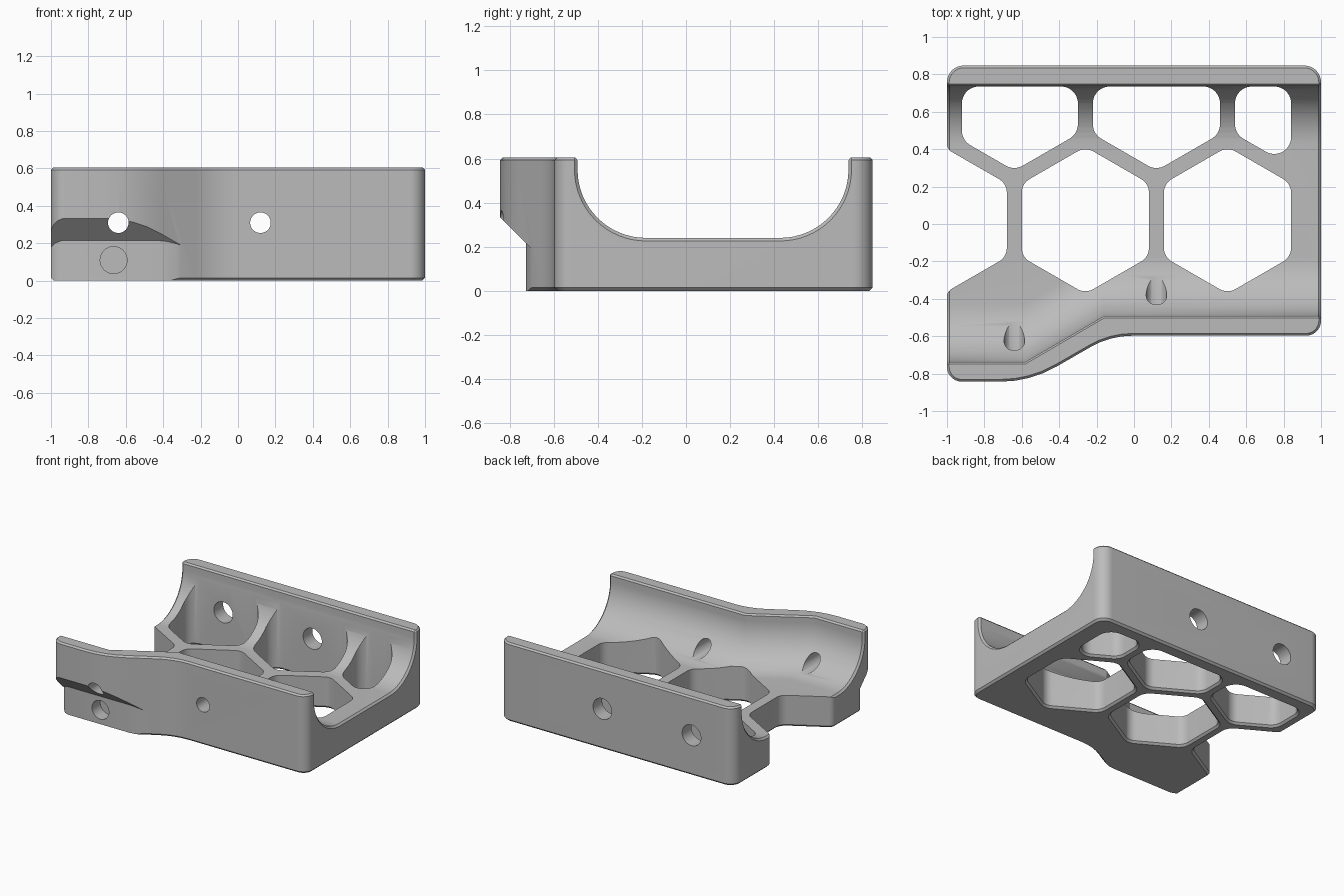
import bpy, bmesh, math
from mathutils import Vector

default = bpy.data.objects.get("Cube")
if default:
    bpy.data.objects.remove(default, do_unlink=True)

HEIGHT, FLOOR = 0.605, 0.24
APOTHEM, PITCH, ROW_Y = 0.34, 0.76, 0.02      # honeycomb layout
RADIUS = APOTHEM / math.cos(math.pi / 6)

grey = bpy.data.materials.new("plain grey")
grey.use_nodes = True
colour = (0.5, 0.5, 0.5, 1)
grey.diffuse_color = colour
grey.node_tree.nodes["Principled BSDF"].inputs["Base Color"].default_value = colour


def loft(name, rings):
    """Solid through a row of matching closed rings."""
    bm = bmesh.new()
    rows = [[bm.verts.new(p) for p in ring] for ring in rings]
    n = len(rows[0])
    for a, b in zip(rows, rows[1:]):
        for i in range(n):
            j = (i + 1) % n
            bm.faces.new((a[i], a[j], b[j], b[i]))
    bm.faces.new(rows[0][::-1])
    bm.faces.new(rows[-1])
    bmesh.ops.recalc_face_normals(bm, faces=bm.faces[:])
    mesh = bpy.data.meshes.new(name)
    bm.to_mesh(mesh)
    bm.free()
    mesh.materials.append(grey)
    obj = bpy.data.objects.new(name, mesh)
    bpy.context.scene.collection.objects.link(obj)
    return obj


def fillet(corners):
    """Round the corners (x, y, radius) of a counter-clockwise polygon."""
    out = []
    for i, (x, y, r) in enumerate(corners):
        p = Vector((x, y))
        a = (Vector(corners[i - 1][:2]) - p).normalized()
        b = (Vector(corners[(i + 1) % len(corners)][:2]) - p).normalized()
        half = a.angle(b) / 2
        centre = p + (a + b).normalized() * r / math.sin(half)
        t = r / math.tan(half)
        s, e = p + a * t - centre, p + b * t - centre
        start = math.atan2(s.y, s.x)
        turn = (math.atan2(e.y, e.x) - start + math.pi) % math.tau - math.pi
        steps = max(4, round(abs(turn) / math.radians(7)))
        for k in range(steps + 1):
            ang = start + turn * k / steps
            out.append(centre + r * Vector((math.cos(ang), math.sin(ang))))
    return out


def offset(poly, d):
    """Grow a counter-clockwise outline by d."""
    out = []
    for i, p in enumerate(poly):
        a = (p - poly[i - 1]).normalized()
        b = (poly[(i + 1) % len(poly)] - p).normalized()
        na, nb = Vector((a.y, -a.x)), Vector((b.y, -b.x))
        out.append(p + (na + nb) * d / (1 + na.dot(nb)))
    return out


def prism(name, corners, levels):
    poly = fillet(corners)
    return loft(name, [[(p.x, p.y, z) for p in offset(poly, d)] for z, d in levels])


# Body block with stepped front, open left notch and chamfered rims
notch_x = -1.02 + APOTHEM
half_side = RADIUS / 2
body = prism("cradle_body", [
    (-1, -0.843, 0.08), (-0.554, -0.843, 0.6), (-0.127, -0.597, 0.45),
    (1, -0.597, 0.08), (1, 0.847, 0.09), (-1, 0.847, 0.09), (-1, 0.40, 0.05),
    (notch_x, ROW_Y + half_side, 0.085), (notch_x, ROW_Y - half_side, 0.085),
    (-1, -0.361, 0.05)],
    [(0, -0.015), (0.015, 0), (HEIGHT - 0.012, 0), (HEIGHT, -0.012)])
cutters = []


# Trough with rounded sides, its front side stepping outward on the left
def trough_ring(x, shift, grow):
    r, zc = 0.31, FLOOR + 0.31
    front, back = -0.492 - shift, 0.737
    R = r + grow
    lip = grow + 0.012
    ring = [(front - lip, 0.75), (front - lip, HEIGHT + 0.001), (front - grow, HEIGHT - 0.012)]
    for centre, begin in ((front + r, math.pi), (back - r, 1.5 * math.pi)):
        for k in range(17):
            a = begin + k * math.pi / 32
            ring.append((centre + R * math.cos(a), zc + R * math.sin(a)))
    ring += [(back + grow, HEIGHT - 0.012), (back + lip, HEIGHT + 0.001), (back + lip, 0.75)]
    return [(x, y, z) for y, z in ring]


cutters.append(loft("trough_cutter", [trough_ring(*s) for s in (
    (-1.014, 0.245, 0.028), (-0.986, 0.245, 0), (-0.58, 0.245, 0),
    (-0.16, 0, 0), (0.986, 0, 0), (1.014, 0, 0.028))]))

# Honeycomb openings: two full cells and a clipped back row
cells = []
for col in range(2):
    cx = -0.26 + col * PITCH
    cells.append([(cx + RADIUS * math.cos(a), ROW_Y + RADIUS * math.sin(a), 0.085)
                  for a in (math.radians(30 + 60 * k) for k in range(6))])
tip = ROW_Y + PITCH * math.cos(math.pi / 6) - RADIUS
slope = math.tan(math.pi / 6)
for col in range(3):
    cx = -0.64 + col * PITCH
    left, right = max(cx - APOTHEM, -0.92), min(cx + APOTHEM, 0.84)
    low = [(left, tip + slope * (cx - left))]
    if right > cx:
        low.append((cx, tip))
    low.append((right, tip + slope * abs(right - cx)))
    cells.append([(x, y, 0.09) for x, y in low + [(right, 0.735), (left, 0.735)]])
for cell in cells:
    cutters.append(prism("cell_cutter", cell, [(-0.015, 0.03), (0.015, 0), (0.7, 0)]))


# Undercut below the stepped front, with a sloped ceiling
def undercut_ring(x, y):
    return [(x, y, -0.1), (x, y, -y - 0.51), (x, -1, 0.49), (x, -1, -0.1)]


cutters.append(loft("undercut_cutter", [undercut_ring(*s) for s in (
    (-1.05, -0.685), (-1, -0.69), (-0.975, -0.712), (-0.94, -0.725), (-0.43, -0.725),
    (-0.38, -0.72), (-0.33, -0.708), (-0.27, -0.688))]))


# Round holes along y
def hole(x, z, r, y0, y1):
    turn = [math.tau * k / 40 for k in range(40)]
    cutters.append(loft("hole_cutter", [
        [(x + r * math.cos(a), y, z + r * math.sin(a)) for a in turn] for y in (y0, y1)]))


for x in (-0.64, 0.12):
    hole(x, 0.31, 0.055, -1, 0)
    hole(x, 0.31, 0.08, 0.5, 1)
hole(-0.665, 0.11, 0.072, -1, -0.625)

# Cut everything out of the body
bpy.ops.object.select_all(action='DESELECT')
bpy.context.view_layer.objects.active = body
body.select_set(True)
for cutter in cutters:
    cutter.hide_render = True
    mod = body.modifiers.new("cut", 'BOOLEAN')
    mod.operation, mod.solver, mod.object = 'DIFFERENCE', 'EXACT', cutter
    bpy.ops.object.modifier_apply(modifier=mod.name)
    bpy.data.objects.remove(cutter, do_unlink=True)
bpy.ops.object.shade_smooth_by_angle(angle=math.radians(30))
